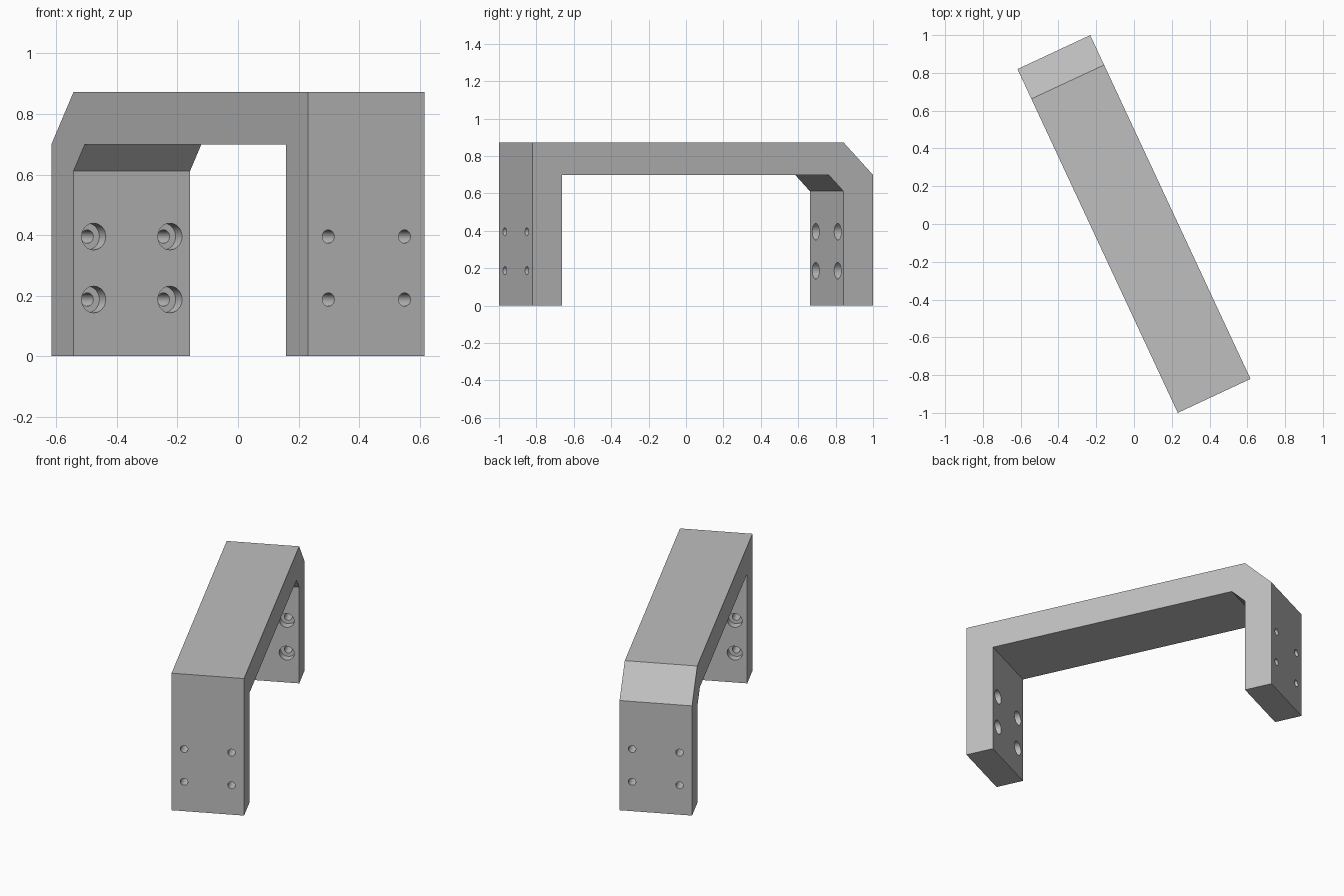
import bpy, bmesh
from math import cos, sin, pi, radians

cube = bpy.data.objects.get("Cube")
if cube:
    bpy.data.objects.remove(cube, do_unlink=True)

HALF_LEN, HALF_WID, HEIGHT, THICK = 1.004, 0.2125, 0.873, 0.174
FILLET = THICK / 2
INNER, UNDER = HALF_LEN - THICK, HEIGHT - THICK

# Plain grey finish
grey = bpy.data.materials.new("grey")
grey.use_nodes = True
grey.diffuse_color = (0.52, 0.52, 0.52, 1)
grey.node_tree.nodes["Principled BSDF"].inputs["Base Color"].default_value = grey.diffuse_color


def make_object(name, bm):
    bmesh.ops.recalc_face_normals(bm, faces=bm.faces)
    mesh = bpy.data.meshes.new(name)
    bm.to_mesh(mesh)
    bm.free()
    mesh.materials.append(grey)
    obj = bpy.data.objects.new(name, mesh)
    bpy.context.collection.objects.link(obj)
    return obj


# Bridge bracket: side profile (y, z) extruded across its width
profile = [
    (-HALF_LEN, 0), (-INNER, 0), (-INNER, UNDER),
    (INNER - FILLET, UNDER), (INNER, UNDER - FILLET), (INNER, 0),
    (HALF_LEN, 0), (HALF_LEN, UNDER), (INNER, HEIGHT), (-HALF_LEN, HEIGHT),
]
bm = bmesh.new()
side = bm.faces.new([bm.verts.new((-HALF_WID, y, z)) for y, z in profile])
extruded = bmesh.ops.extrude_face_region(bm, geom=[side])["geom"]
bmesh.ops.translate(bm, vec=(2 * HALF_WID, 0, 0),
                    verts=[v for v in extruded if isinstance(v, bmesh.types.BMVert)])
bracket = make_object("bracket", bm)


# Stepped bolt holes: narrow through the outer face, wide on the inner face
def add_bolt_hole(bm, x, z, end, sides=32):
    steps = [(HALF_LEN + 0.05, 0.022), (INNER + 0.05, 0.022),
             (INNER + 0.05, 0.044), (INNER - 0.05, 0.044)]
    rings = [[bm.verts.new((x + r * cos(2 * pi * i / sides), end * y,
                            z + r * sin(2 * pi * i / sides)))
              for i in range(sides)] for y, r in steps]
    for a, b in zip(rings, rings[1:]):
        for i in range(sides):
            j = (i + 1) % sides
            bm.faces.new((a[i], a[j], b[j], b[i]))
    bm.faces.new(rings[0])
    bm.faces.new(rings[-1])


bm = bmesh.new()
for end in (-1, 1):
    for x in (-0.139, 0.139):
        for z in (0.187, 0.395):
            add_bolt_hole(bm, x, z, end)
cutter = make_object("bolt_hole_cutter", bm)
cutter.hide_render = True

# Cut the holes, then discard the cutter
bpy.ops.object.select_all(action="DESELECT")
bpy.context.view_layer.objects.active = bracket
bracket.select_set(True)
cut = bracket.modifiers.new("bolt_holes", "BOOLEAN")
cut.operation, cut.solver, cut.object = "DIFFERENCE", "EXACT", cutter
bpy.ops.object.modifier_apply(modifier=cut.name)
bpy.data.objects.remove(cutter, do_unlink=True)
bpy.ops.object.shade_smooth_by_angle(angle=radians(30))

# The bracket sits turned on the ground
bracket.rotation_euler.z = radians(25)
